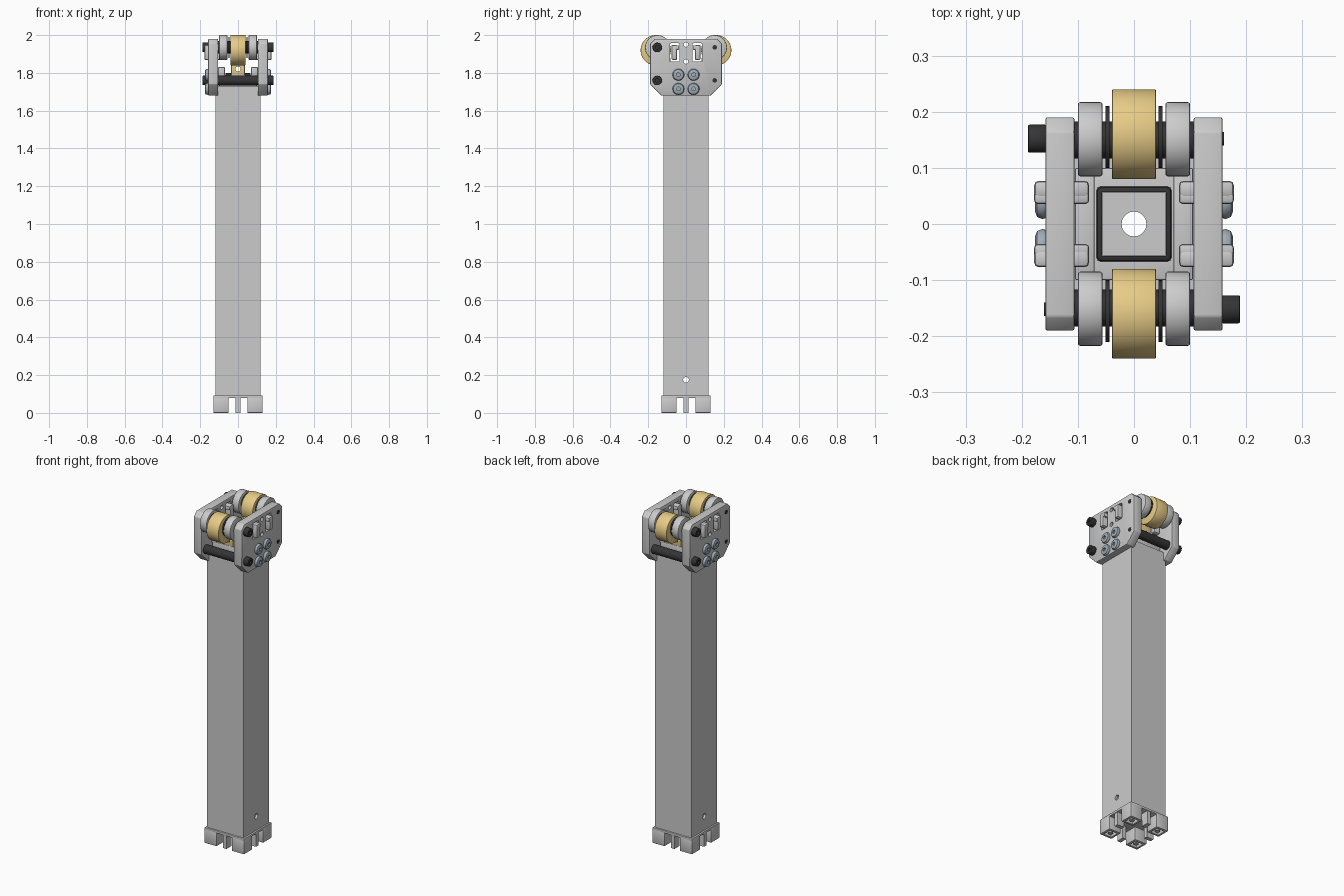
import bpy, bmesh, math
from mathutils import Matrix, Vector

if "Cube" in bpy.data.objects:
    bpy.data.objects.remove(bpy.data.objects["Cube"])


def material(name, color):
    m = bpy.data.materials.new(name)
    m.diffuse_color = color
    m.use_nodes = True
    m.node_tree.nodes["Principled BSDF"].inputs["Base Color"].default_value = m.diffuse_color
    return m


BLACK = material("black", (0.035, 0.035, 0.035, 1))
GOLD = material("gold", (0.80, 0.60, 0.24, 1))
STEEL = material("blue_steel", (0.36, 0.42, 0.48, 1))


def finish(name, bm, mat=None, bevel=0, segs=2):
    bmesh.ops.recalc_face_normals(bm, faces=bm.faces[:])
    me = bpy.data.meshes.new(name)
    bm.to_mesh(me)
    bm.free()
    ob = bpy.data.objects.new(name, me)
    bpy.context.collection.objects.link(ob)
    if mat:
        me.materials.append(mat)
    select(ob)
    if bevel:
        b = ob.modifiers.new("bevel", 'BEVEL')
        b.width, b.segments = bevel, segs
        b.limit_method, b.angle_limit = 'ANGLE', math.radians(40)
        bpy.ops.object.modifier_apply(modifier="bevel")
    bpy.ops.object.shade_smooth_by_angle()
    return ob


def select(ob):
    bpy.ops.object.select_all(action='DESELECT')
    ob.select_set(True)
    bpy.context.view_layer.objects.active = ob


def box(name, x, y, z, mat=None, bevel=0):
    bm = bmesh.new()
    bmesh.ops.create_cube(bm, size=1)
    for v in bm.verts:
        v.co = Vector([(r[0] + r[1]) / 2 + c * (r[1] - r[0]) for r, c in zip((x, y, z), v.co)])
    return finish(name, bm, mat, bevel)


def cyl(name, axis, a, b, c1, c2, r, mat=None, bevel=0, n=40):
    """Cylinder from a to b along an axis; c1, c2 are the other two coordinates."""
    bm = bmesh.new()
    bmesh.ops.create_cone(bm, cap_ends=True, segments=n, radius1=r, radius2=r, depth=abs(b - a))
    m = (a + b) / 2
    rot, loc = {'x': (Matrix.Rotation(math.pi / 2, 4, 'Y'), (m, c1, c2)),
                'y': (Matrix.Rotation(math.pi / 2, 4, 'X'), (c1, m, c2)),
                'z': (Matrix.Identity(4), (c1, c2, m))}[axis]
    bmesh.ops.transform(bm, matrix=Matrix.Translation(loc) @ rot, verts=bm.verts)
    return finish(name, bm, mat, bevel)


def cut(ob, *cutters):
    select(ob)
    for c in cutters:
        m = ob.modifiers.new("cut", 'BOOLEAN')
        m.operation, m.object, m.solver = 'DIFFERENCE', c, 'EXACT'
        bpy.ops.object.modifier_apply(modifier="cut")
        bpy.data.objects.remove(c)
    bpy.ops.object.shade_smooth_by_angle()


# Hollow square column with cross hole near the foot
tube = box("column_tube", (-.12, .12), (-.12, .12), (.088, 1.73))
cut(tube, box("c", (-.106, .106), (-.106, .106), (.05, 1.70)),
    cyl("c", 'z', 1.6, 1.8, 0, 0, .022),
    cyl("c", 'x', -.2, .2, 0, .175, .015))

# Foot: cap plate, four pocketed corner blocks, middle ribs
cap = box("foot_cap", (-.13, .13), (-.13, .13), (.078, .092), bevel=.003)
cut(cap, cyl("c", 'z', 0, .2, 0, 0, .022))
for sx in (-1, 1):
    for sy in (-1, 1):
        r = lambda s, a, b: tuple(sorted((s * a, s * b)))
        corner = box("foot_corner", r(sx, .05, .13), r(sy, .05, .13), (0, .085), bevel=.003)
        cut(corner, box("c", r(sx, .064, .116), r(sy, .064, .116), (-.01, .07)))
        cyl("foot_corner_boss", 'z', .004, .08, sx * .09, sy * .09, .014)
for s in (-1, 1):
    lo, hi = sorted((s * .08, s * .126))
    box("foot_rib", (-.012, .012), (lo, hi), (0, .085))
    box("foot_rib", (lo, hi), (-.012, .012), (0, .085))

# Head block and framed socket on top of the column
head = box("head_block", (-.10, .10), (-.10, .10), (1.72, 1.79), bevel=.004)
cut(head, box("c", (-.056, .056), (-.056, .056), (1.775, 1.9)), cyl("c", 'z', 1.6, 1.9, 0, 0, .022))
rim = box("socket_seal", (-.067, .067), (-.067, .067), (1.77, 1.80), BLACK, .008)
cut(rim, box("c", (-.057, .057), (-.057, .057), (1.7, 1.9)))
for s in (-1, 1):
    lo, hi = sorted((s * .07, s * .105))
    box("head_flange", (lo, hi), (-.10, .10), (1.78, 1.83), bevel=.003)
    lo, hi = sorted((s * .082, s * .098))
    tab = box("belt_tab", (-.036, .036), (lo, hi), (1.785, 1.88), GOLD, .002)
    cut(tab, cyl("c", 'y', -.2, .2, 0, 1.82, .014))

# Side plates with chamfered lower corners, slots and holes
profile = [(-.13, 1.68), (.13, 1.68), (.19, 1.74), (.19, 1.955), (.165, 1.98),
           (-.165, 1.98), (-.19, 1.955), (-.19, 1.74)]
for s in (-1, 1):
    bm = bmesh.new()
    f = bm.faces.new([bm.verts.new((s * .106, y, z)) for y, z in profile])
    ext = bmesh.ops.extrude_face_region(bm, geom=[f])['geom']
    bmesh.ops.translate(bm, vec=(s * .052, 0, 0),
                        verts=[v for v in ext if isinstance(v, bmesh.types.BMVert)])
    plate = finish("side_plate", bm, bevel=.004)
    X = tuple(sorted((s * .05, s * .3)))
    cut(plate, *[cyl("c", 'x', X[0], X[1], 0, z, .012) for z in (1.95, 1.86)],
        *[box("c", X, (y - .026, y + .026), (1.86, 1.957), bevel=.006) for y in (-.06, .06)])
    for t in (-1, 1):
        # Slot clips and domed bolts
        cx = tuple(sorted((s * .08, s * .178)))
        box("slot_clip", cx, tuple(sorted((t * .047, t * .077))), (1.868, 1.948), bevel=.008)
        box("slot_clip_hook", cx, tuple(sorted((t * .036, t * .06))), (1.922, 1.946), bevel=.006)
        for z in (1.715, 1.79):
            bolt = cyl("plate_bolt", 'x', s * .15, s * .176, t * .04, z, .031, STEEL, .012)
            cut(bolt, cyl("c", 'x', s * .168, s * .19, t * .04, z, .011, n=6))

# Rollers, axles, spacers and cap screws on both ends
for s in (-1, 1):
    cyl("drive_wheel", 'x', -.039, .039, s * .16, 1.92, .08, GOLD, .002, 64)
    cyl("roller_axle", 'x', -.11, .11, s * .15, 1.935, .033, BLACK)
    cyl("cross_spacer", 'x', -.108, .108, s * .15, 1.76, .026, BLACK)
    for t in (-1, 1):
        cyl("roller_washer", 'x', t * .044, t * .051, s * .155, 1.935, .055, BLACK)
        cyl("guide_roller", 'x', t * .056, t * .10, s * .151, 1.934, .066, None, .004, 64)
    for z in (1.76, 1.935):
        head = cyl("cap_screw_head", 'x', -s * .156, -s * .189, s * .152, z, .025, BLACK, .003)
        cut(head, cyl("c", 'x', -s * .178, -s * .2, s * .152, z, .011, n=6))
        cyl("cap_screw_tip", 'x', s * .15, s * .160, s * .152, z, .012, BLACK)
